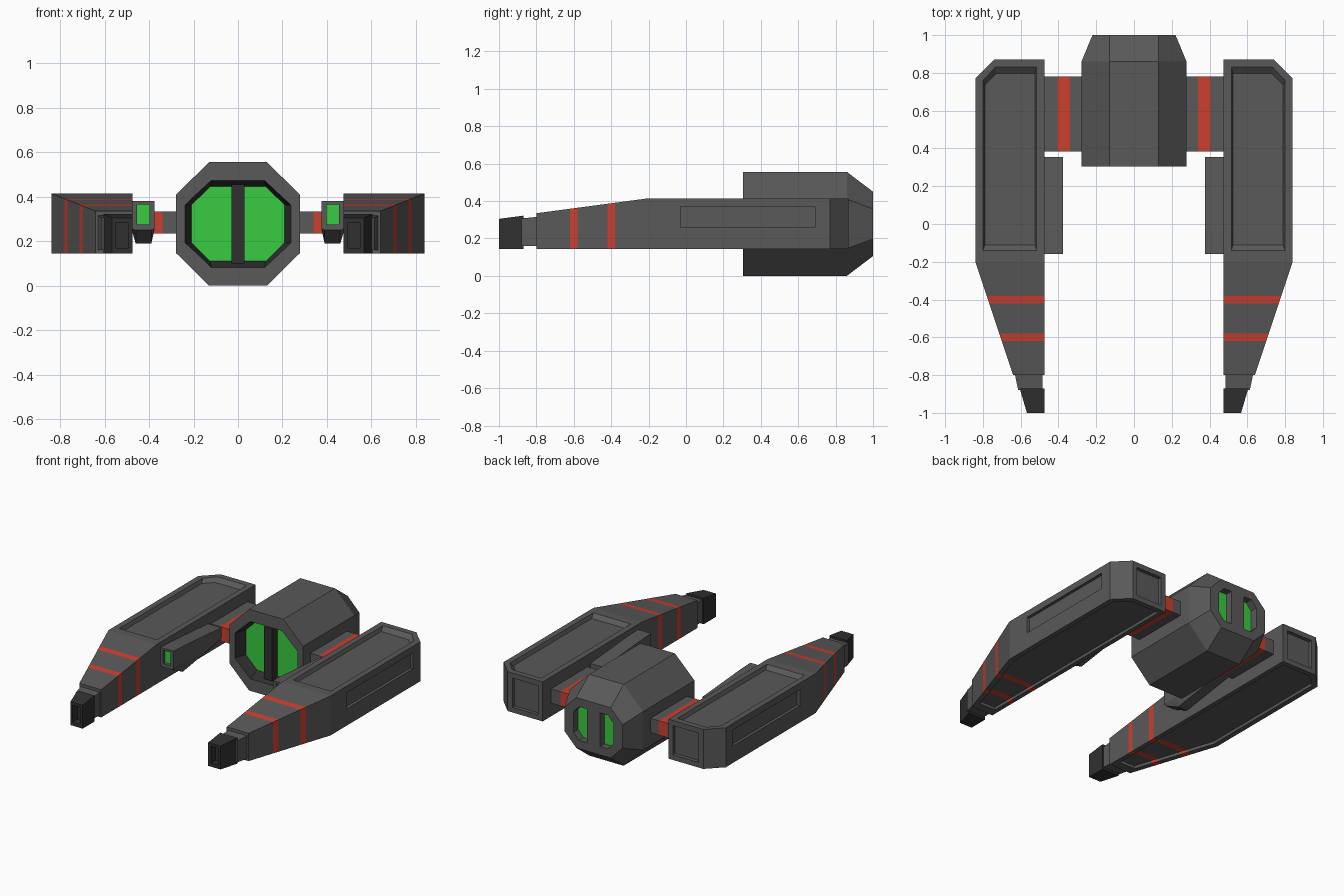
import bpy, bmesh
from mathutils import Vector

if "Cube" in bpy.data.objects:
    bpy.data.objects.remove(bpy.data.objects["Cube"])


def material(name, r, g, b):
    m = bpy.data.materials.new(name)
    m.diffuse_color = (r, g, b, 1)
    m.use_nodes = True
    m.node_tree.nodes["Principled BSDF"].inputs["Base Color"].default_value = m.diffuse_color
    return m


HULL = material("hull_grey", 0.1, 0.1, 0.1)
DARK = material("dark_grey", 0.03, 0.03, 0.03)
RED = material("stripe_red", 0.6, 0.05, 0.03)
GREEN = material("glow_green", 0.04, 0.6, 0.05)


def loft(name, rings, mat=HULL):
    """Closed solid through rings of matching 3D points."""
    bm = bmesh.new()
    vs = [[bm.verts.new(p) for p in r] for r in rings]
    n = len(vs[0])
    for a, b in zip(vs, vs[1:]):
        for i in range(n):
            j = (i + 1) % n
            bm.faces.new((a[i], a[j], b[j], b[i]))
    bm.faces.new(vs[0])
    bm.faces.new(vs[-1])
    bmesh.ops.recalc_face_normals(bm, faces=bm.faces)
    me = bpy.data.meshes.new(name)
    bm.to_mesh(me)
    bm.free()
    ob = bpy.data.objects.new(name, me)
    bpy.context.collection.objects.link(ob)
    me.materials.append(mat)
    return ob


def recess(ob, outer, inner):
    """Cut a panel whose rim is outer and whose floor is inner."""
    outer, inner = [Vector(p) for p in outer], [Vector(p) for p in inner]
    cutter = loft("cutter", [[2 * o - i for o, i in zip(outer, inner)], inner])
    mod = ob.modifiers.new("cut", 'BOOLEAN')
    mod.operation, mod.solver, mod.object = 'DIFFERENCE', 'EXACT', cutter
    dg = bpy.context.evaluated_depsgraph_get()
    me = bpy.data.meshes.new_from_object(ob.evaluated_get(dg))
    ob.modifiers.clear()
    ob.data = me
    bpy.data.objects.remove(cutter)


def paint(ob, mats, rule):
    """rule(centre, normal) gives an index into mats."""
    ob.data.materials.clear()
    for m in mats:
        ob.data.materials.append(m)
    for p in ob.data.polygons:
        p.material_index = rule(p.center, p.normal)


def mirror(ob):
    ob.modifiers.new("mirror", 'MIRROR')


def rect(y, x0, x1, z0, z1):
    return [(x0, y, z0), (x1, y, z0), (x1, y, z1), (x0, y, z1)]


ZC = 0.278


def octagon(y, hx, cx, hz, cz):
    pts = [(cx, hz), (hx, cz), (hx, -cz), (cx, -hz), (-cx, -hz), (-hx, -cz), (-hx, cz), (-cx, hz)]
    return [(x, y, ZC + z) for x, z in pts]


# Central pod with the big front window and two rear slots
pod = loft("central_pod", [octagon(0.305, 0.278, 0.13, 0.278, 0.132),
                           octagon(0.86, 0.278, 0.13, 0.278, 0.132),
                           octagon(1.0, 0.22, 0.13, 0.172, 0.08)])
recess(pod, octagon(0.305, 0.238, 0.12, 0.196, 0.085), octagon(0.385, 0.21, 0.125, 0.168, 0.085))
for s in (-1, 1):
    slot = [(0.05, -0.115), (0.11, -0.115), (0.15, -0.07), (0.15, 0.07), (0.11, 0.115), (0.05, 0.115)]
    recess(pod, [(s * x, 1.0, ZC + z) for x, z in slot], [(s * x, 0.95, ZC + z) for x, z in slot])


def pod_rule(c, n):
    if abs(n.y) > 0.9 and (abs(c.y - 0.385) < 0.002 or abs(c.y - 0.95) < 0.002):
        return 2
    return 1 if 0.307 < c.y < 0.384 else 0


paint(pod, [HULL, DARK, GREEN], pod_rule)
loft("window_divider", [rect(0.325, -0.03, 0.03, 0.1, 0.456), rect(0.39, -0.03, 0.03, 0.1, 0.456)], DARK)

# Connecting struts with a red band
strut = loft("connecting_strut", [[(x, 0.385, 0.235), (x, 0.78, 0.235), (x, 0.78, 0.333), (x, 0.385, 0.333)]
                                  for x in (0.26, 0.34, 0.405, 0.485)])
paint(strut, [HULL, RED], lambda c, n: int(0.341 < c.x < 0.404))
mirror(strut)

# Side hulls
wing = loft("side_hull", [rect(-0.8, 0.475, 0.64, 0.145, 0.335), rect(-0.2, 0.475, 0.84, 0.145, 0.415),
                          rect(0.77, 0.475, 0.84, 0.145, 0.415), rect(0.87, 0.475, 0.74, 0.145, 0.415)])
# Top, bottom, outer and rear panels
recess(wing, [(x, y, 0.415) for x, y in ((0.515, -0.14), (0.80, -0.14), (0.80, 0.76), (0.735, 0.83), (0.515, 0.83))],
       [(x, y, 0.39) for x, y in ((0.525, -0.11), (0.79, -0.11), (0.79, 0.735), (0.73, 0.797), (0.525, 0.797))])
under = [(0.505, -0.74), (0.625, -0.74), (0.805, -0.19), (0.805, 0.755), (0.725, 0.835), (0.505, 0.835)]
recess(wing, [(x, y, 0.145) for x, y in under], [(x, y, 0.165) for x, y in under])
recess(wing, [(0.84, y, z) for y, z in ((-0.03, 0.26), (0.69, 0.26), (0.69, 0.37), (-0.03, 0.37))],
       [(0.82, y, z) for y, z in ((-0.03, 0.26), (0.69, 0.26), (0.69, 0.37), (-0.03, 0.37))])
recess(wing, rect(0.87, 0.51, 0.705, 0.18, 0.38), rect(0.845, 0.51, 0.705, 0.18, 0.38))
# Red stripes around the tapered nose
bm = bmesh.new()
bm.from_mesh(wing.data)
for y in (-0.62, -0.58, -0.42, -0.38):
    bmesh.ops.bisect_plane(bm, geom=bm.verts[:] + bm.edges[:] + bm.faces[:],
                           plane_co=(0, y, 0), plane_no=(0, 1, 0))
bm.to_mesh(wing.data)
bm.free()
paint(wing, [HULL, RED], lambda c, n: int(-0.619 < c.y < -0.581 or -0.419 < c.y < -0.381))
mirror(wing)

# Neck and dark muzzle at the tip of each side hull
mirror(loft("muzzle_neck", [rect(-0.79, 0.485, 0.632, 0.16, 0.316), rect(-0.88, 0.485, 0.613, 0.16, 0.307)]))
muzzle = loft("muzzle", [rect(-0.87, 0.475, 0.605, 0.145, 0.322), rect(-1.0, 0.475, 0.567, 0.145, 0.305)], DARK)
recess(muzzle, rect(-1.0, 0.495, 0.55, 0.17, 0.285), rect(-0.95, 0.495, 0.55, 0.17, 0.285))
mirror(muzzle)


# Inner lamp pods with a green front
def lamp_ring(y, top, mid, low):
    return [(0.375, y, top), (0.48, y, top), (0.48, y, mid), (0.46, y, low), (0.39, y, low), (0.375, y, mid)]


lamp = loft("inner_lamp_pod", [lamp_ring(-0.16, 0.38, 0.256, 0.25), lamp_ring(-0.04, 0.375, 0.256, 0.19),
                               lamp_ring(0.355, 0.345, 0.27, 0.25)])
recess(lamp, rect(-0.16, 0.398, 0.455, 0.275, 0.366), rect(-0.14, 0.398, 0.455, 0.275, 0.366))
paint(lamp, [HULL, GREEN], lambda c, n: int(abs(c.y + 0.14) < 0.002 and n.y < -0.9))
mirror(lamp)
